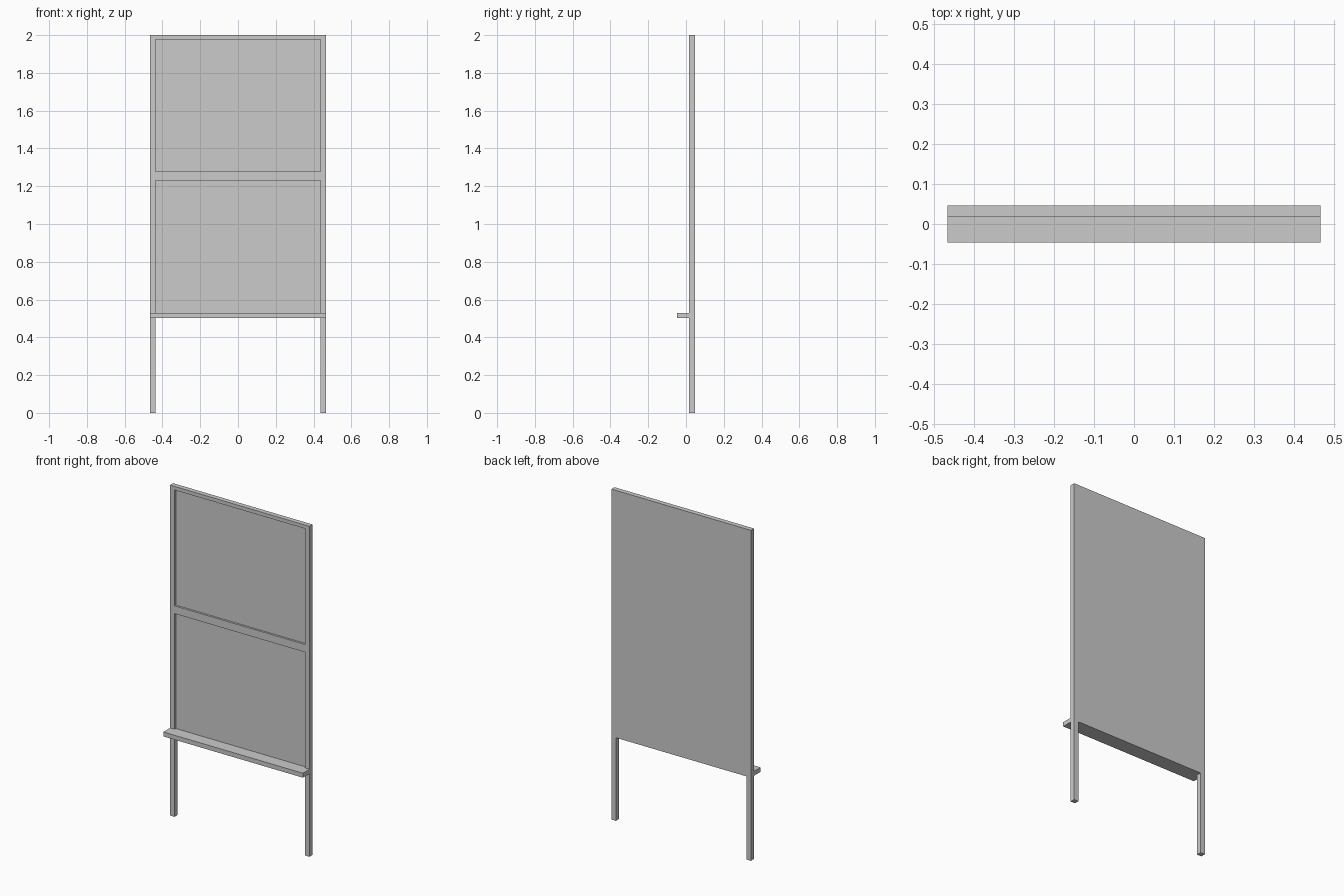
import bpy

if "Cube" in bpy.data.objects:
    bpy.data.objects.remove(bpy.data.objects["Cube"])

HALF_W, POST_W = 0.467, 0.03
BACK, FRONT = 0.0465, 0.017      # frame depth range
PANEL_FRONT = 0.029              # recessed panel face
INNER = HALF_W - POST_W
BOTTOM, TOP = 0.503, 2.0


def box(name, x, y, z):
    """Box from (min, max) ranges on each axis."""
    bpy.ops.mesh.primitive_cube_add(size=1)
    ob = bpy.context.object
    ob.name = name
    ranges = (x, y, z)
    ob.location = [(a + b) / 2 for a, b in ranges]
    ob.scale = [b - a for a, b in ranges]
    bpy.ops.object.transform_apply(location=True, rotation=False, scale=True)
    return ob


# Posts, running from floor to top
for side, x in (("left", (-HALF_W, -INNER)), ("right", (INNER, HALF_W))):
    box(side + "_post", x, (FRONT, BACK), (0, TOP))

# Rails in front of the backing board
for name, z in (("bottom_rail", (BOTTOM, 0.53)),
                ("middle_rail", (1.23, 1.277)),
                ("top_rail", (1.978, TOP))):
    box(name, (-INNER, INNER), (FRONT, PANEL_FRONT), z)

# Backing board, flush with the back of the posts
box("backing_board", (-INNER, INNER), (PANEL_FRONT, BACK), (BOTTOM, TOP))

# Tray shelf across the front
box("tray", (-HALF_W, HALF_W), (-BACK, FRONT), (BOTTOM, 0.53))
